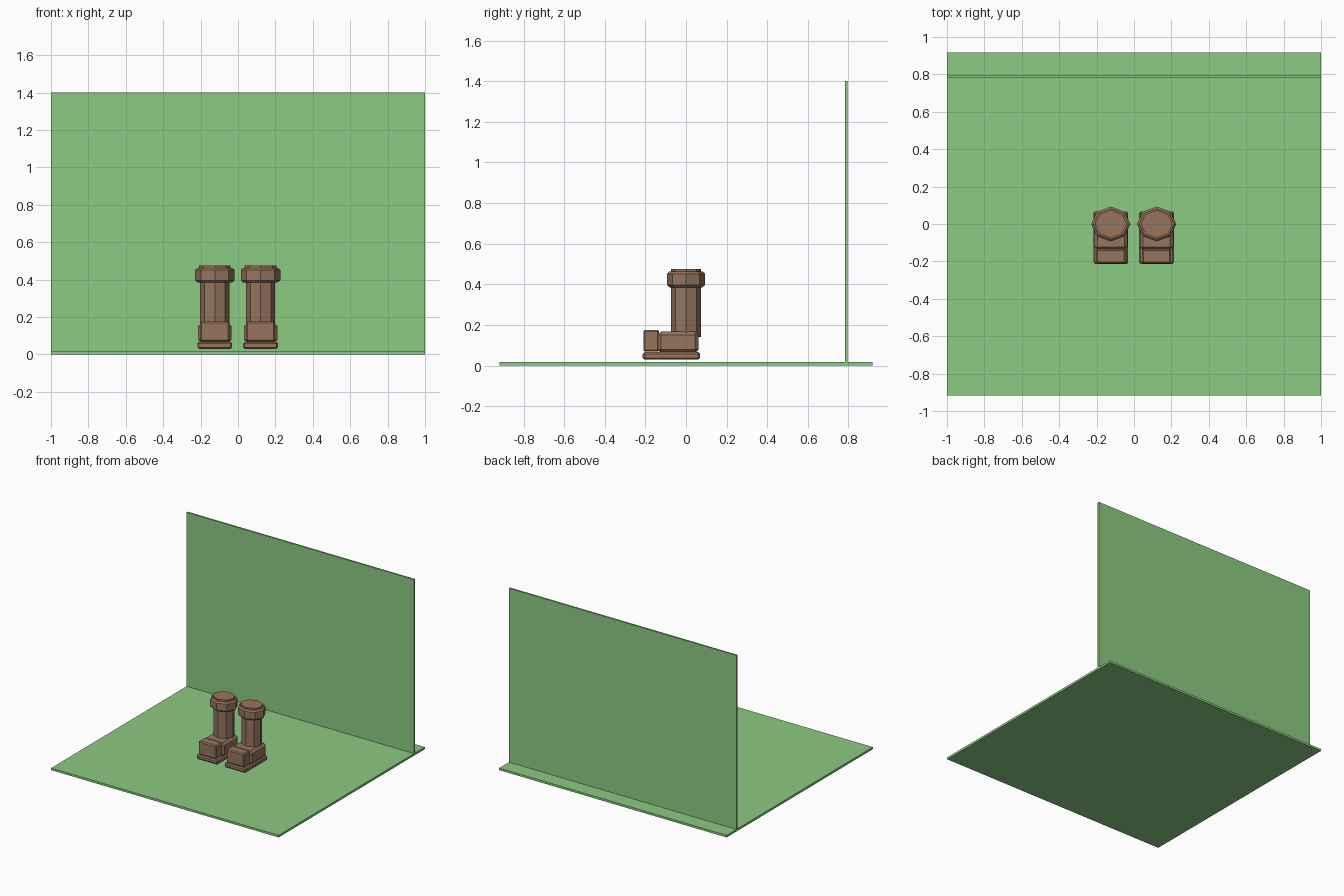
import bpy
from math import pi

cube = bpy.data.objects.get("Cube")
if cube:
    bpy.data.objects.remove(cube, do_unlink=True)


def material(name, rgb):
    mat = bpy.data.materials.new(name)
    mat.use_nodes = True
    mat.diffuse_color = (*rgb, 1)
    mat.node_tree.nodes["Principled BSDF"].inputs["Base Color"].default_value = (*rgb, 1)
    return mat


green = material("grass green", (0.262, 0.597, 0.223))
brown = material("leather brown", (0.305, 0.178, 0.114))


def finish(name, mat, bevel):
    obj = bpy.context.object
    obj.name = name
    obj.data.materials.append(mat)
    bpy.ops.object.transform_apply(location=False, rotation=True, scale=True)
    if bevel:
        mod = obj.modifiers.new("Bevel", "BEVEL")
        mod.width = bevel
        mod.segments = 1
        mod.limit_method = "ANGLE"
        mod.angle_limit = pi / 3
    return obj


def box(name, lo, hi, mat, bevel=0):
    bpy.ops.mesh.primitive_cube_add(size=1, location=[(a + b) / 2 for a, b in zip(lo, hi)])
    bpy.context.object.scale = [b - a for a, b in zip(lo, hi)]
    return finish(name, mat, bevel)


def octagon(name, x, rx, ry, z0, z1, bevel=0):
    bpy.ops.mesh.primitive_cylinder_add(vertices=8, radius=1, depth=z1 - z0,
                                        location=(x, 0, (z0 + z1) / 2))
    bpy.context.object.scale = (rx, ry, 1)
    return finish(name, brown, bevel)


# Floor and back wall
box("floor", (-1, -0.918, 0), (1, 0.918, 0.017), green)
box("back_wall", (-1, 0.782, 0.017), (1, 0.796, 1.4), green)

# Pair of boots
for side, x in (("right", -0.124), ("left", 0.121)):
    def part(name, half, y0, y1, z0, z1, bevel):
        box(f"{side}_{name}", (x - half, y0, z0), (x + half, y1, z1), brown, bevel)

    part("sole", 0.093, -0.213, 0.068, 0.03, 0.066, 0.008)
    part("foot", 0.09, -0.14, 0.062, 0.06, 0.168, 0.018)
    part("toe_cap", 0.078, -0.21, -0.133, 0.068, 0.176, 0.008)
    octagon(f"{side}_shaft", x, 0.078, 0.073, 0.14, 0.4)
    octagon(f"{side}_cuff", x, 0.105, 0.093, 0.385, 0.463, 0.011)
    octagon(f"{side}_cuff_top", x, 0.085, 0.074, 0.455, 0.476)
